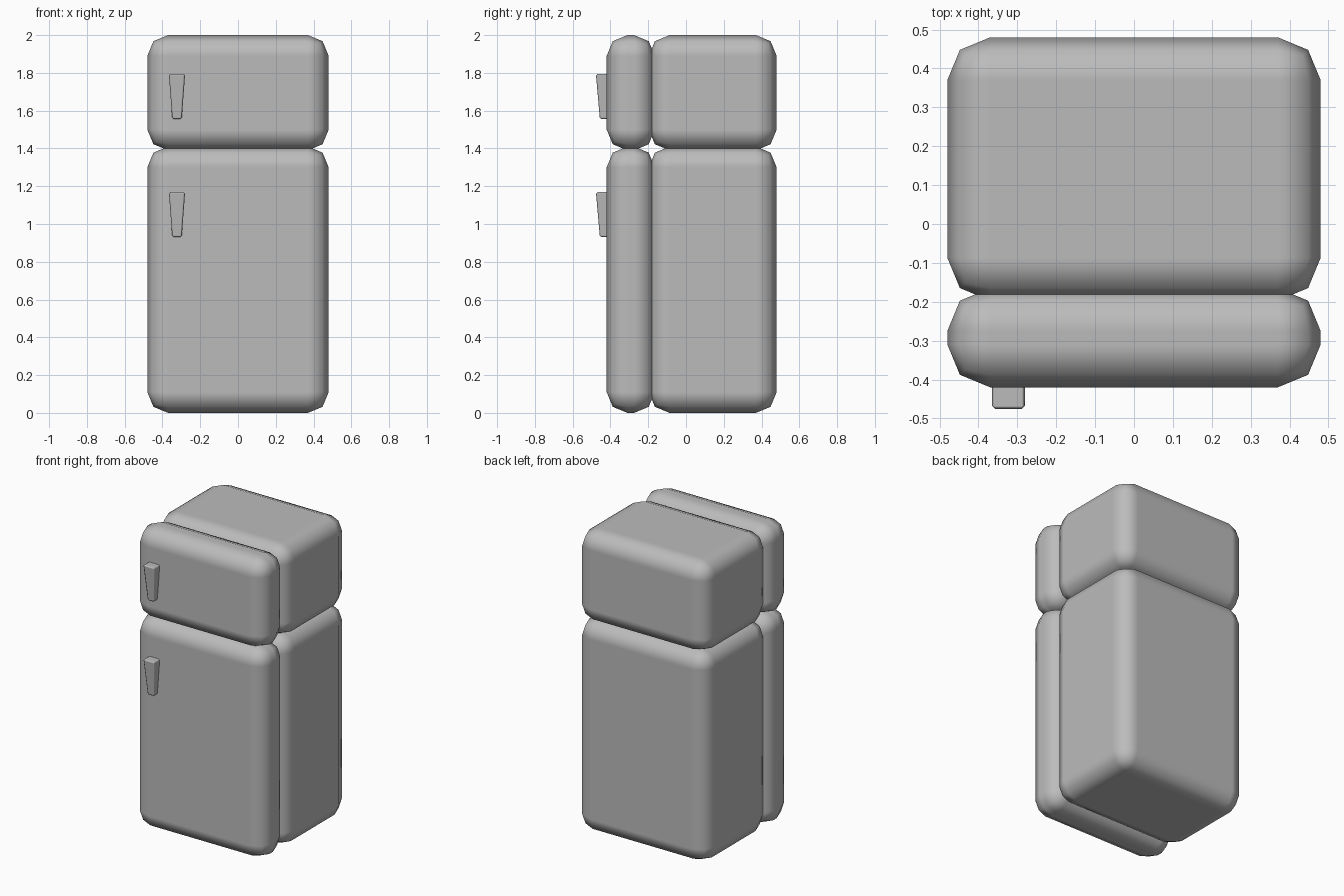
import bpy, bmesh

if "Cube" in bpy.data.objects:
    bpy.data.objects.remove(bpy.data.objects["Cube"], do_unlink=True)

grey = bpy.data.materials.new("plain_grey")
grey.use_nodes = True
colour = (0.5, 0.5, 0.5, 1)
grey.diffuse_color = colour
grey.node_tree.nodes["Principled BSDF"].inputs["Base Color"].default_value = colour


def block(name, x, y, z, bevel, segments, taper=None):
    """Bevelled box from (min, max) ranges; taper = (bottom x range, bottom front y)."""
    bm = bmesh.new()
    bmesh.ops.create_cube(bm, size=1)
    for v in bm.verts:
        right, back, top = (c > 0 for c in v.co)
        v.co = (x[right], y[back], z[top])
        if taper and not top:
            v.co.x = taper[0][right]
            if not back:
                v.co.y = taper[1]
    mesh = bpy.data.meshes.new(name)
    bm.to_mesh(mesh)
    bm.free()
    mesh.materials.append(grey)
    obj = bpy.data.objects.new(name, mesh)
    bpy.context.collection.objects.link(obj)
    mod = obj.modifiers.new("rounded_edges", "BEVEL")
    mod.width = bevel
    mod.segments = segments
    mod.limit_method = "NONE"
    mod.harden_normals = True
    mesh.shade_smooth()
    return obj


# Cabinets and doors: fridge below, freezer above, overlapping slightly
width = (-0.48, 0.48)
for part, z in (("fridge", (0, 1.41)), ("freezer", (1.39, 2))):
    block(part + "_cabinet", width, (-0.197, 0.48), z, 0.11, 2)
    block(part + "_door", width, (-0.42, -0.165), z, 0.11, 2)

# Tapered handles on the door fronts
for part, z in (("fridge", (0.93, 1.17)), ("freezer", (1.555, 1.795))):
    block(part + "_handle", (-0.366, -0.28), (-0.477, -0.40), z, 0.009, 1,
          taper=((-0.348, -0.298), -0.456))
